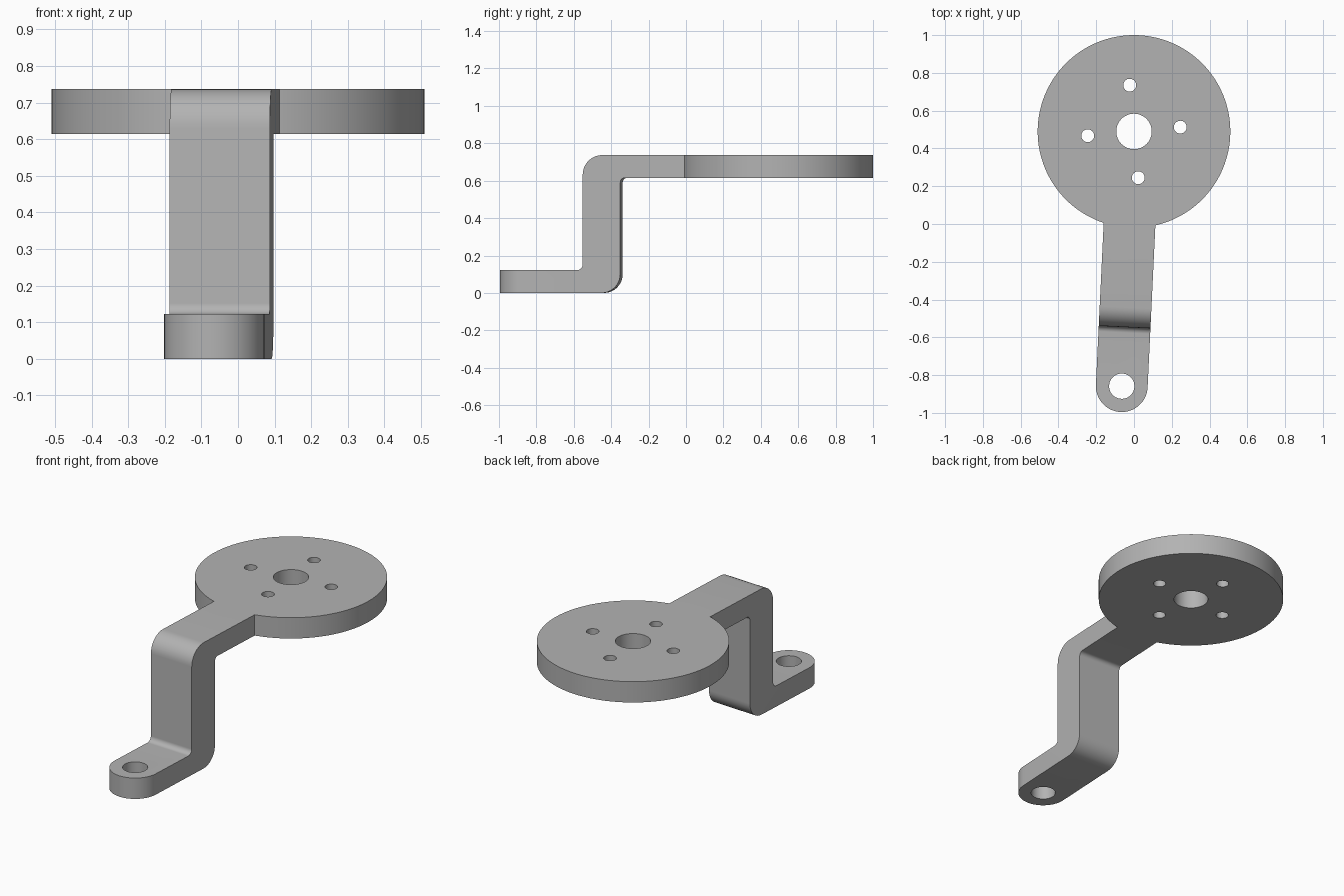
import bpy, bmesh
from math import sin, cos, pi, radians
from mathutils import Matrix, Vector

cube = bpy.data.objects.get("Cube")
if cube:
    bpy.data.objects.remove(cube)

THICK, TOP, HALF_WIDTH = 0.122, 0.737, 0.137
DISC_R, DISC_Y, FOOT_Y = 0.51, 0.49, -1.35   # foot distance is along the arm
TILT = Matrix.Translation((0, DISC_Y, 0)) @ Matrix.Rotation(-0.048, 4, 'Z')

grey = bpy.data.materials.new("plain_grey")
grey.use_nodes = True
grey.diffuse_color = (0.45, 0.45, 0.45, 1)
grey.node_tree.nodes["Principled BSDF"].inputs["Base Color"].default_value = grey.diffuse_color


def prism(name, outline, offset):
    """Extrude a closed 3D outline along an offset."""
    bm = bmesh.new()
    face = bm.faces.new([bm.verts.new(p) for p in outline])
    ext = bmesh.ops.extrude_face_region(bm, geom=[face])
    moved = [v for v in ext["geom"] if isinstance(v, bmesh.types.BMVert)]
    bmesh.ops.translate(bm, verts=moved, vec=offset)
    bmesh.ops.recalc_face_normals(bm, faces=bm.faces)
    mesh = bpy.data.meshes.new(name)
    bm.to_mesh(mesh)
    bm.free()
    mesh.materials.append(grey)
    obj = bpy.data.objects.new(name, mesh)
    bpy.context.collection.objects.link(obj)
    return obj


def cylinder(name, x, y, radius, z0, z1, sides=48):
    ring = [(x + radius * cos(2 * pi * i / sides), y + radius * sin(2 * pi * i / sides), z0)
            for i in range(sides)]
    return prism(name, ring, (0, 0, z1 - z0))


def rounded(corners, steps=10):
    """Round each (y, z, radius) right-angled corner of a side profile."""
    out = []
    for i, (y, z, r) in enumerate(corners):
        p = Vector((y, z))
        if not r:
            out.append(p)
            continue
        a = (Vector(corners[i - 1][:2]) - p).normalized() * r
        b = (Vector(corners[(i + 1) % len(corners)][:2]) - p).normalized() * r
        for k in range(steps + 1):
            t = pi / 2 * k / steps
            out.append(p + a * (1 - sin(t)) + b * (1 - cos(t)))
    return out


def combine(obj, other, operation):
    mod = obj.modifiers.new(operation.lower(), 'BOOLEAN')
    mod.operation, mod.object, mod.solver = operation, other, 'EXACT'
    bpy.context.view_layer.objects.active = obj
    bpy.ops.object.modifier_apply(modifier=mod.name)
    bpy.data.objects.remove(other)


# Stepped arm: side profile with rounded bends
front, back = -1.037, -0.836
profile = rounded([
    (FOOT_Y - 0.3, 0, 0), (back, 0, 0.1), (back, TOP - THICK, 0.025), (-0.2, TOP - THICK, 0),
    (-0.2, TOP, 0), (front, TOP, 0.105), (front, THICK, 0.03), (FOOT_Y - 0.3, THICK, 0)])
bracket = prism("bracket", [(-0.3, y, z) for y, z in profile], (0.6, 0, 0))

# Trim the arm to its width with a round foot end
steps = 32
plan = [(HALF_WIDTH * cos(pi + pi * i / steps), FOOT_Y + HALF_WIDTH * sin(pi + pi * i / steps), -0.2)
        for i in range(steps + 1)]
plan += [(HALF_WIDTH, 0, -0.2), (-HALF_WIDTH, 0, -0.2)]
combine(bracket, prism("arm_outline", plan, (0, 0, 1.2)), 'INTERSECT')

# Foot bolt hole
combine(bracket, cylinder("foot_hole", 0, FOOT_Y, 0.067, -0.1, 0.3), 'DIFFERENCE')
bracket.data.transform(TILT)

# Round plate
combine(bracket, cylinder("round_plate", 0, DISC_Y, DISC_R, TOP - THICK, TOP, 128), 'UNION')

# Centre hole and four screw holes
combine(bracket, cylinder("centre_hole", 0, DISC_Y, 0.094, 0.4, 0.9), 'DIFFERENCE')
for i in range(4):
    a = radians(5.3 + 90 * i)
    hole = cylinder("screw_hole", 0.246 * cos(a), DISC_Y + 0.246 * sin(a), 0.034, 0.4, 0.9, 32)
    combine(bracket, hole, 'DIFFERENCE')

bpy.ops.object.select_all(action='DESELECT')
bracket.select_set(True)
bpy.context.view_layer.objects.active = bracket
bpy.ops.object.shade_smooth_by_angle(angle=radians(30))
